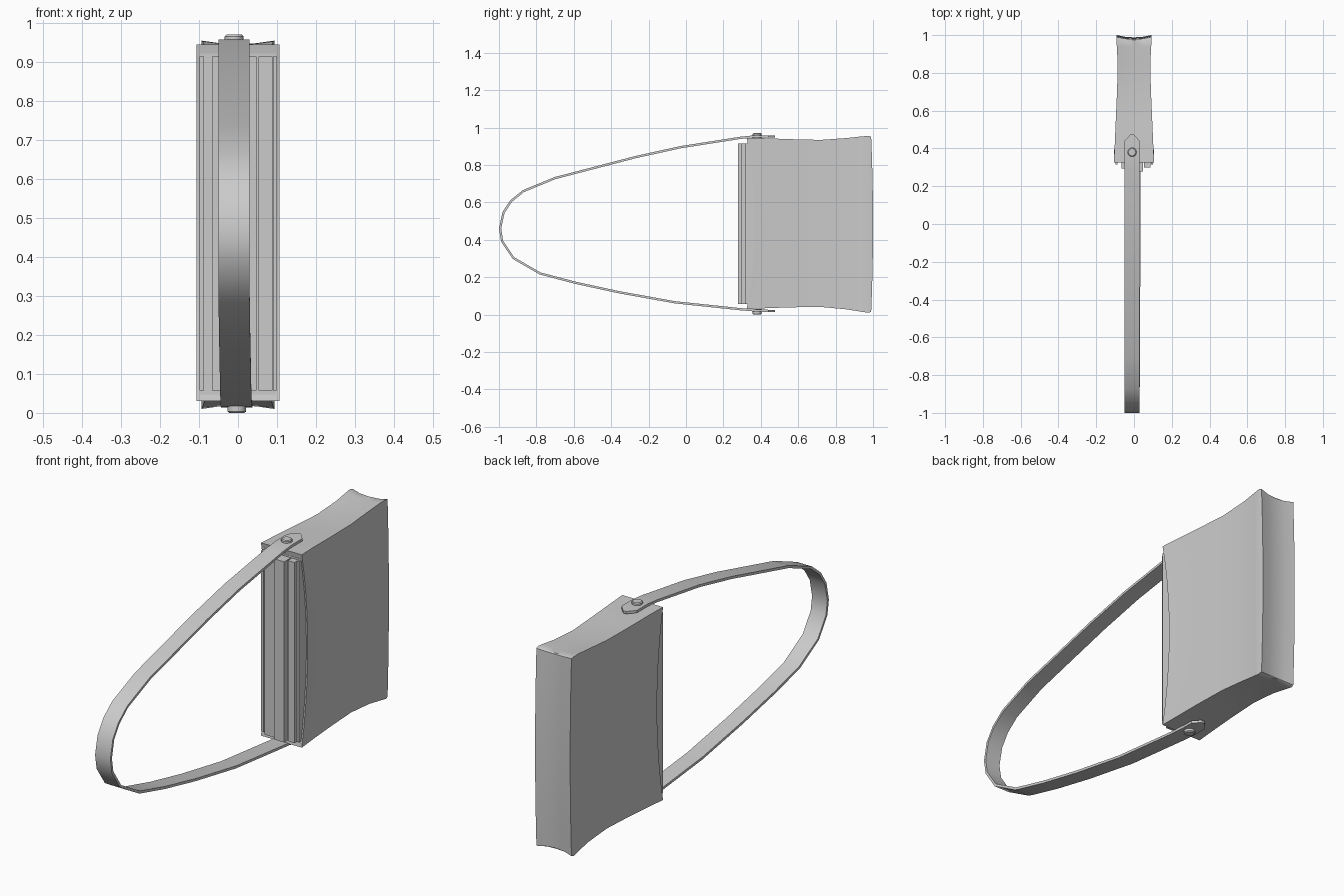
import bpy, bmesh
from mathutils import Vector

if "Cube" in bpy.data.objects:
    bpy.data.objects.remove(bpy.data.objects["Cube"])


def make_object(name, bm, smooth=None):
    bmesh.ops.recalc_face_normals(bm, faces=bm.faces)
    mesh = bpy.data.meshes.new(name)
    bm.to_mesh(mesh)
    bm.free()
    ob = bpy.data.objects.new(name, mesh)
    bpy.context.collection.objects.link(ob)
    if smooth:
        bpy.ops.object.select_all(action='DESELECT')
        ob.select_set(True)
        bpy.context.view_layer.objects.active = ob
        bpy.ops.object.shade_smooth_by_angle(angle=smooth)
    return ob


def box(name, x0, x1, y0, y1, z0, z1):
    bm = bmesh.new()
    bmesh.ops.create_cube(bm, size=1)
    for v in bm.verts:
        v.co = ((x0 + x1) / 2 + v.co.x * (x1 - x0),
                (y0 + y1) / 2 + v.co.y * (y1 - y0),
                (z0 + z1) / 2 + v.co.z * (z1 - z0))
    return make_object(name, bm)


# Bag body: lofted rings along y (y, half width, bottom, top, sag of the short edges)
stations = [
    (0.325, 0.107, 0.030, 0.945, 0.0),
    (0.42, 0.102, 0.034, 0.943, 0.0),
    (0.56, 0.096, 0.039, 0.938, 0.001),
    (0.72, 0.089, 0.041, 0.934, 0.003),
    (0.86, 0.087, 0.028, 0.944, 0.005),
    (0.94, 0.091, 0.015, 0.953, 0.008),
    (0.975, 0.094, 0.010, 0.955, 0.009),
    (0.99, 0.092, 0.014, 0.951, 0.009),
]
NX, NZ = 4, 10
border = ([(i, 0) for i in range(NX)] + [(NX, j) for j in range(NZ)]
          + [(i, NZ) for i in range(NX, 0, -1)] + [(0, j) for j in range(NZ, 0, -1)])


def body_point(s, i, j):
    y, w, zb, zt, sag = stations[s]
    u, t = 2 * i / NX - 1, 2 * j / NZ - 1
    zb, zt = zb + sag * (1 - u * u), zt - sag * (1 - u * u)
    if s == 0:                       # curved mouth
        y += 0.045 * (1 - t * t)
    if s == len(stations) - 1:       # slightly hollow rear panel
        y += 0.010 * (1 - t * t) - 0.012 * (1 - u * u)
    return Vector((u * w, y, zb + (zt - zb) * j / NZ))


bm = bmesh.new()
rings = [{k: bm.verts.new(body_point(s, *k)) for k in border} for s in range(len(stations))]
for a, b in zip(rings, rings[1:]):
    for k, m in zip(border, border[1:] + border[:1]):
        bm.faces.new((a[k], a[m], b[m], b[k]))
for s in (0, len(stations) - 1):     # mouth and rear panels as grids
    g = rings[s]
    for i in range(NX + 1):
        for j in range(NZ + 1):
            if (i, j) not in g:
                g[i, j] = bm.verts.new(body_point(s, i, j))
    for i in range(NX):
        for j in range(NZ):
            bm.faces.new((g[i, j], g[i + 1, j], g[i + 1, j + 1], g[i, j + 1]))
make_object("bag_body", bm, 0.6)

# Pleated dividers showing in the mouth: x range and front y
dividers = [(-0.099, -0.087, 0.315), (-0.067, -0.012, 0.295), (-0.004, 0.048, 0.278),
            (0.053, 0.088, 0.298), (0.090, 0.100, 0.315)]
for n, (x0, x1, y0) in enumerate(dividers):
    box(f"divider_{n + 1}", x0, x1, y0, 0.40, 0.057, 0.914)
box("divider_base", -0.098, 0.098, 0.328, 0.40, 0.045, 0.922)

# Carrying strap: centre line in (y, z), swept with a flat section
path = [(0.475, 0.952), (0.44, 0.952), (0.36, 0.952), (0.29, 0.945), (-0.03, 0.895),
        (-0.27, 0.842), (-0.70, 0.730), (-0.87, 0.660), (-0.935, 0.607), (-0.976, 0.545),
        (-0.994, 0.460), (-0.983, 0.392), (-0.922, 0.302), (-0.78, 0.220), (-0.59, 0.170),
        (-0.36, 0.120), (-0.06, 0.066), (0.29, 0.029), (0.38, 0.022), (0.44, 0.020),
        (0.475, 0.020)]
TH = 0.006
bm = bmesh.new()
prev = first = None
last = len(path) - 1
for n, (y, z) in enumerate(path):
    p, q = path[max(n - 1, 0)], path[min(n + 1, last)]
    t = Vector((0, q[0] - p[0], q[1] - p[1])).normalized()
    nrm = Vector((0, -t.z, t.y)) * TH
    w = 0.008 if n in (0, last) else 0.040
    cx = -0.010 + 0.008 * max(0, (n - 12) / (last - 12))
    c = Vector((cx, y, z))
    sec = [bm.verts.new(c + Vector((sx * w, 0, 0)) + nrm * sn)
           for sx, sn in ((-1, -1), (1, -1), (1, 1), (-1, 1))]
    if prev:
        for k in range(4):
            bm.faces.new((prev[k], prev[(k + 1) % 4], sec[(k + 1) % 4], sec[k]))
    else:
        bm.faces.new(sec)
    prev = sec
bm.faces.new(prev)
make_object("strap", bm, 0.6)

# Rivets holding the strap ends
for name, x, z0, z1 in (("upper_rivet", -0.010, 0.945, 0.970), ("lower_rivet", -0.003, 0.0, 0.03)):
    bm = bmesh.new()
    bmesh.ops.create_cone(bm, cap_ends=True, segments=12, radius1=0.024, radius2=0.024,
                          depth=z1 - z0)
    outer = 1 if z0 > 0.5 else -1
    rim = [e for e in bm.edges if all(v.co.z * outer > 0 for v in e.verts)]
    bmesh.ops.bevel(bm, geom=rim, offset=0.004, segments=1, affect='EDGES')
    bmesh.ops.translate(bm, verts=bm.verts, vec=(x, 0.38, (z0 + z1) / 2))
    make_object(name, bm, 0.6)
